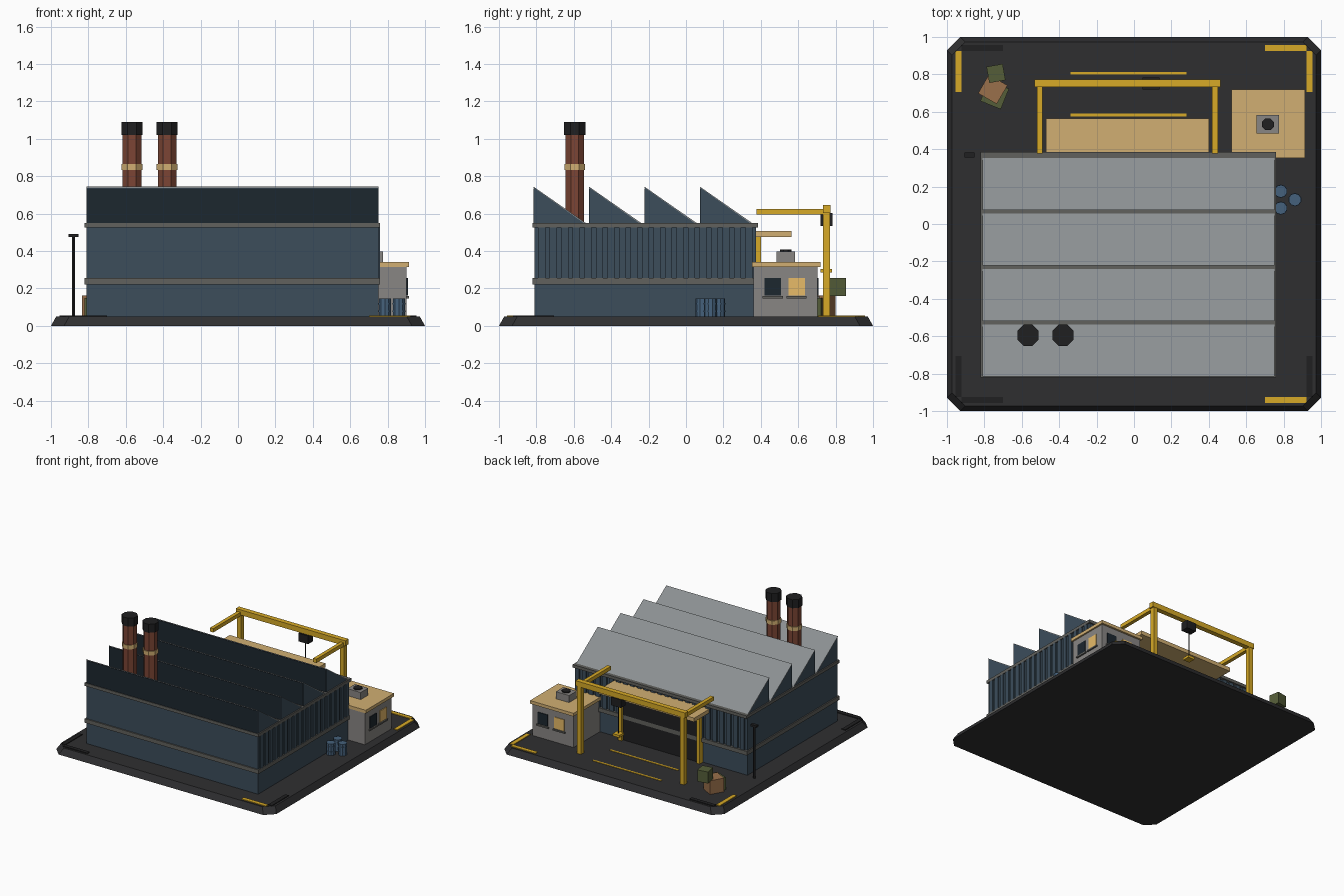
import bpy, bmesh, math

if "Cube" in bpy.data.objects:
    bpy.data.objects.remove(bpy.data.objects["Cube"])

COLORS = {
    "asphalt": (0.028, 0.028, 0.03), "wall_blue": (0.045, 0.075, 0.105), "trim": (0.12, 0.12, 0.11),
    "glass": (0.012, 0.02, 0.028), "sheet": (0.26, 0.28, 0.29), "brick": (0.2, 0.06, 0.035),
    "black": (0.014, 0.014, 0.015), "tan": (0.64, 0.43, 0.17), "yellow": (0.68, 0.4, 0.02),
    "concrete": (0.25, 0.24, 0.23), "lit": (0.8, 0.5, 0.14), "olive": (0.09, 0.11, 0.04),
    "wood": (0.32, 0.16, 0.07), "drum": (0.06, 0.12, 0.2),
}
MATS = {}
for key, c in COLORS.items():
    MATS[key] = bpy.data.materials.new(key)
    MATS[key].diffuse_color = (*c, 1)


def loft(name, mat, lower, upper):
    """Closed solid between two matching loops of points."""
    bm = bmesh.new()
    a = [bm.verts.new(p) for p in lower]
    b = [bm.verts.new(p) for p in upper]
    bm.faces.new(a[::-1])
    bm.faces.new(b)
    for i in range(len(a)):
        j = (i + 1) % len(a)
        bm.faces.new((a[i], a[j], b[j], b[i]))
    bmesh.ops.recalc_face_normals(bm, faces=bm.faces)
    me = bpy.data.meshes.new(name)
    bm.to_mesh(me)
    bm.free()
    me.materials.append(MATS[mat])
    ob = bpy.data.objects.new(name, me)
    bpy.context.collection.objects.link(ob)
    return ob


def box(name, mat, x0, x1, y0, y1, z0, z1):
    r = [(x0, y0), (x1, y0), (x1, y1), (x0, y1)]
    return loft(name, mat, [(*p, z0) for p in r], [(*p, z1) for p in r])


def cyl(name, mat, x, y, z0, z1, r, n=8):
    ring = [(x + r * math.cos((i + .5) * math.tau / n), y + r * math.sin((i + .5) * math.tau / n)) for i in range(n)]
    return loft(name, mat, [(*p, z0) for p in ring], [(*p, z1) for p in ring])


def crate(name, mat, x, y, z, s, h, deg):
    ob = box(name, mat, -s / 2, s / 2, -s / 2, s / 2, 0, h)
    ob.location = (x, y, z)
    ob.rotation_euler.z = math.radians(deg)


def repeat(ob, count, dx, dy):
    m = ob.modifiers.new("repeat", "ARRAY")
    m.count = count
    m.use_relative_offset = False
    m.use_constant_offset = True
    m.constant_offset_displace = (dx, dy, 0)


def octagon(h, c, z):
    k = h - c
    return [(-k, -h, z), (k, -h, z), (h, -k, z), (h, k, z), (k, h, z), (-k, h, z), (-h, k, z), (-h, -k, z)]


# ground slab with cut corners and sloping edge
loft("ground_slab", "asphalt", octagon(1, 0.07, 0), octagon(0.972, 0.07, 0.05))

# corner markings: (horizontal colour, vertical colour) for each corner
for sx, sy, h, v in ((1, 1, "yellow", "yellow"), (-1, 1, "black", "yellow"),
                     (-1, -1, "black", "black"), (1, -1, "yellow", "black")):
    xs, ys = sorted((sx * 0.70, sx * 0.922)), sorted((sy * 0.925, sy * 0.957))
    box("corner_marking_long", h, *xs, *ys, 0.05, 0.056)
    xs, ys = sorted((sx * 0.922, sx * 0.955)), sorted((sy * 0.705, sy * 0.925))
    box("corner_marking_side", v, *xs, *ys, 0.05, 0.056)
for y in (0.575, 0.798):
    box("lane_line", "yellow", -0.34, 0.28, y, y + 0.016, 0.05, 0.054)

# main hall with trim bands
box("hall_walls", "wall_blue", -0.81, 0.75, -0.81, 0.36, 0.05, 0.545)
box("lower_band", "trim", -0.82, 0.76, -0.82, 0.38, 0.222, 0.255)
box("upper_band", "trim", -0.82, 0.76, -0.82, 0.385, 0.525, 0.55)

# cladding ribs on the right and back walls
repeat(box("right_rib", "wall_blue", 0.745, 0.759, -0.79, -0.752, 0.255, 0.525), 19, 0, 0.0615)
repeat(box("back_rib", "wall_blue", -0.79, -0.752, 0.355, 0.373, 0.255, 0.525), 25, 0.0625, 0)

# sawtooth roof: gable prism, glazed front, sheet metal slope
for i in range(4):
    y = -0.812 + i * 0.2965
    prof = [(y, 0.545), (y + 0.272, 0.545), (y, 0.738)]
    loft("roof_tooth", "wall_blue", [(-0.81, *p) for p in prof], [(0.75, *p) for p in prof])
    box("roof_glazing", "glass", -0.808, 0.748, y - 0.003, y + 0.003, 0.55, 0.735)
    sheet = [(y - 0.003, 0.738), (y + 0.276, 0.541), (y + 0.28, 0.547), (y - 0.003, 0.744)]
    loft("roof_sheet", "sheet", [(-0.81, *p) for p in sheet], [(0.75, *p) for p in sheet])

# chimneys
for x in (-0.567, -0.379):
    cyl("chimney_stack", "brick", x, -0.595, 0.54, 1.03, 0.054)
    cyl("chimney_ring", "tan", x, -0.595, 0.832, 0.865, 0.06)
    cyl("chimney_cap", "black", x, -0.595, 1.02, 1.09, 0.0615)

# loading door and canopy on the back
box("loading_door", "black", -0.375, 0.305, 0.35, 0.38, 0.05, 0.44)
for x in (-0.39, 0.32):
    box("door_post", "yellow", x - 0.015, x + 0.015, 0.36, 0.402, 0.05, 0.475)
box("canopy", "tan", -0.47, 0.40, 0.36, 0.565, 0.475, 0.507)

# yellow gantry with hoist
for x in (-0.504, 0.433):
    box("gantry_post", "yellow", x - 0.018, x + 0.018, 0.732, 0.77, 0.05, 0.61)
    box("gantry_side_beam", "yellow", x - 0.015, x + 0.015, 0.378, 0.74, 0.594, 0.625)
box("gantry_beam", "yellow", -0.532, 0.463, 0.732, 0.773, 0.602, 0.645)
box("hoist_trolley", "black", 0.045, 0.135, 0.718, 0.782, 0.535, 0.602)
cyl("hoist_cable", "black", 0.09, 0.75, 0.30, 0.54, 0.004, 6)
box("hoist_hook_block", "yellow", 0.06, 0.12, 0.72, 0.78, 0.285, 0.305)

# side office
box("office_walls", "concrete", 0.53, 0.902, 0.36, 0.702, 0.05, 0.316)
box("office_roof", "tan", 0.52, 0.915, 0.352, 0.718, 0.314, 0.34)
for y, mat in ((0.42, "glass"), (0.547, "lit")):
    box("office_side_window", mat, 0.89, 0.908, y, y + 0.088, 0.163, 0.257)
    box("office_side_sill", "trim", 0.89, 0.914, y - 0.01, y + 0.098, 0.147, 0.159)
for x, mat in ((0.765, "glass"), (0.615, "lit")):
    box("office_back_window", mat, x, x + 0.088, 0.69, 0.708, 0.163, 0.257)
    box("office_back_sill", "trim", x - 0.01, x + 0.098, 0.69, 0.714, 0.147, 0.159)
box("roof_unit", "concrete", 0.655, 0.776, 0.485, 0.582, 0.34, 0.398)
cyl("roof_unit_fan", "black", 0.716, 0.533, 0.39, 0.407, 0.034)

# drums with rims
for x, y in ((0.785, 0.175), (0.86, 0.13), (0.785, 0.085)):
    cyl("drum", "drum", x, y, 0.05, 0.145, 0.034, 10)
    for z in (0.075, 0.115):
        cyl("drum_rim", "drum", x, y, z, z + 0.007, 0.036, 10)

# crates
crate("wood_crate", "wood", -0.755, 0.72, 0.05, 0.115, 0.113, -30)
crate("low_crate", "olive", -0.745, 0.69, 0.05, 0.118, 0.1, -22)
crate("top_crate", "olive", -0.738, 0.805, 0.16, 0.088, 0.095, 10)

# lamp post
cyl("lamp_pole", "black", -0.88, 0.37, 0.05, 0.48, 0.01, 6)
box("lamp_head", "black", -0.907, -0.853, 0.355, 0.383, 0.474, 0.49)

for m in bpy.data.materials:
    if m.users and not m.is_grease_pencil:
        m.use_nodes = True
        m.node_tree.nodes["Principled BSDF"].inputs["Base Color"].default_value = m.diffuse_color
